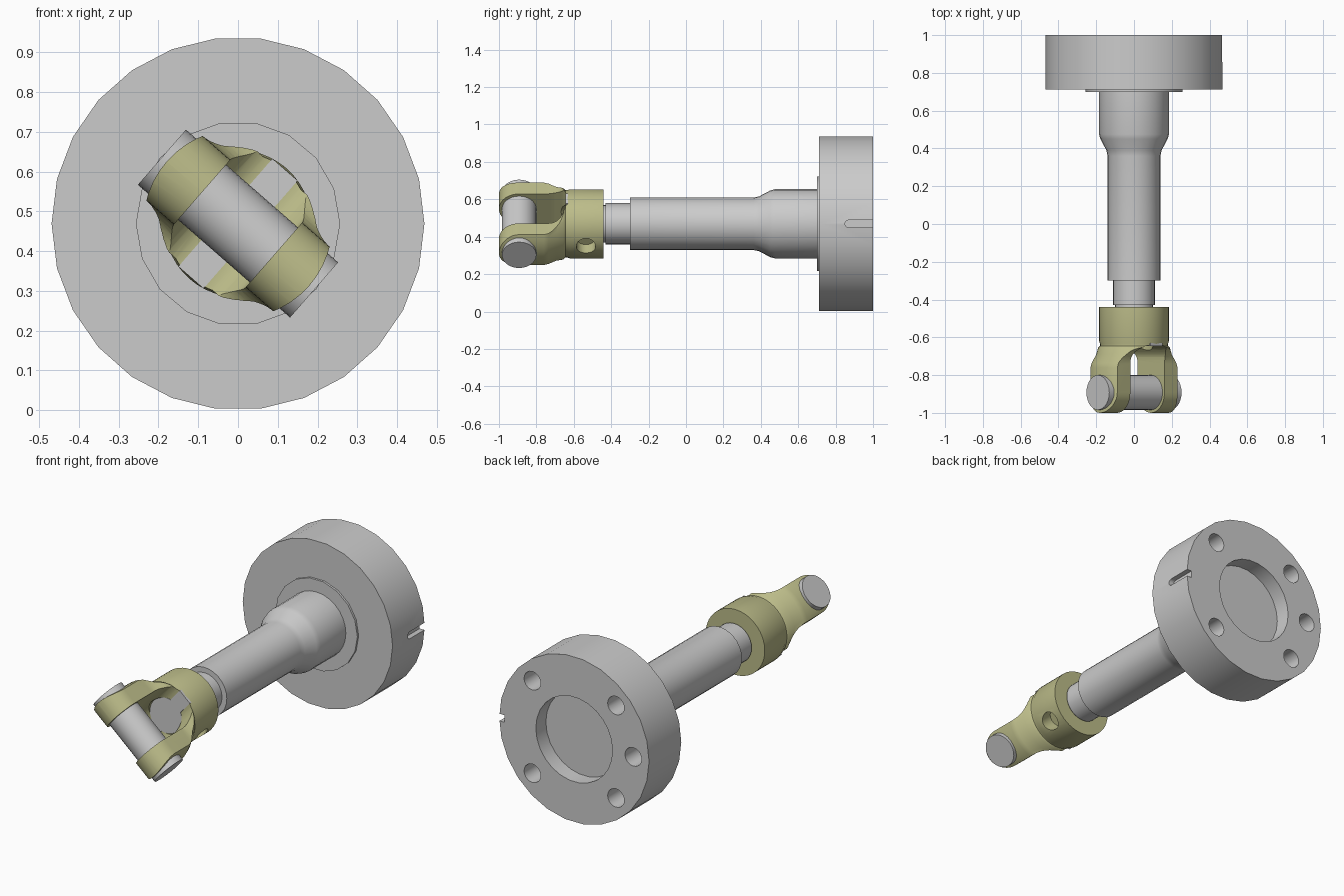
import bpy, bmesh
from math import sin, cos, pi, radians
from mathutils import Matrix

if "Cube" in bpy.data.objects:
    bpy.data.objects.remove(bpy.data.objects["Cube"])

CZ = 0.469                                   # height of the shaft axis
PLACE = Matrix.Translation((0, 0, CZ))
TILT = PLACE @ Matrix.Rotation(radians(41.1), 4, 'Y')   # pin direction

olive = bpy.data.materials.new("olive")
olive.diffuse_color = (0.5, 0.5, 0.25, 1)
olive.use_nodes = True
olive.node_tree.nodes["Principled BSDF"].inputs["Base Color"].default_value = olive.diffuse_color


def finish(name, bm, matrix):
    bmesh.ops.recalc_face_normals(bm, faces=bm.faces)
    me = bpy.data.meshes.new(name)
    bm.to_mesh(me)
    bm.free()
    me.transform(matrix)
    ob = bpy.data.objects.new(name, me)
    bpy.context.collection.objects.link(ob)
    return ob


def lathe(name, profile, n, matrix=PLACE):
    """Closed solid turned about the y axis from (radius, y) points."""
    bm = bmesh.new()
    rings = [[bm.verts.new((r * cos(2 * pi * i / n), y, r * sin(2 * pi * i / n)))
              for i in range(n)] for r, y in profile]
    for a, b in zip(rings, rings[1:]):
        for i in range(n):
            j = (i + 1) % n
            bm.faces.new((a[i], a[j], b[j], b[i]))
    bm.faces.new(rings[0])
    bm.faces.new(rings[-1])
    return finish(name, bm, matrix)


def prism(name, pts, axis, lo, hi, matrix=PLACE):
    """Outline in the two other axes, extruded along axis from lo to hi."""
    bm = bmesh.new()
    ends = []
    for v in (lo, hi):
        ring = []
        for p in pts:
            co = list(p)
            co.insert(axis, v)
            ring.append(bm.verts.new(co))
        ends.append(ring)
        bm.faces.new(ring)
    a, b = ends
    for i in range(len(pts)):
        j = (i + 1) % len(pts)
        bm.faces.new((a[i], a[j], b[j], b[i]))
    return finish(name, bm, matrix)


def arc(cx, cy, rx, ry, a0, a1, n):
    return [(cx + rx * cos(radians(a0 + (a1 - a0) * i / n)),
             cy + ry * sin(radians(a0 + (a1 - a0) * i / n))) for i in range(n + 1)]


def circle(cx, cy, r, n=20):
    return arc(cx, cy, r, r, 0, 360, n)[:-1]


def boolean(ob, tool, op='DIFFERENCE'):
    bpy.context.view_layer.objects.active = ob
    m = ob.modifiers.new("cut", 'BOOLEAN')
    m.operation, m.solver, m.object = op, 'EXACT', tool
    bpy.ops.object.modifier_apply(modifier=m.name)
    bpy.data.objects.remove(tool)


# Flange with rear recess, five blind bolt holes and a rim notch
flange = lathe("flange", [(0.469, 0.712), (0.469, 1.0)], 26)
boolean(flange, lathe("recess_cutter", [(0.24, 0.91), (0.24, 1.1)], 26))
for deg in (45, 135, 180, 225, 315):
    x, z = 0.37 * cos(radians(deg)), 0.37 * sin(radians(deg))
    boolean(flange, prism("bolt_cutter", circle(x, z, 0.052), 1, 0.84, 1.1))
notch = arc(0.87, 0, 0.02, 0.02, 90, 270, 8) + [(1.1, -0.02), (1.1, 0.02)]
boolean(flange, prism("notch_cutter", notch, 0, 0.437, 0.6))

# Shallow collar and stepped shaft
collar = lathe("flange_collar", [(0.257, 0.70), (0.257, 0.73)], 18)
shaft = lathe("shaft", [(0.1, -0.645), (0.1, -0.43), (0.11, -0.43), (0.11, -0.30),
                        (0.14, -0.30), (0.14, 0.36), (0.146, 0.39), (0.178, 0.45),
                        (0.185, 0.475), (0.185, 0.73)], 28)

# Yoke: turned blank trimmed to the eye outline, then the fork gap cut out
yoke = lathe("yoke", [(0.185, -0.44), (0.185, -0.62), (0.18, -0.635), (0.18, -0.645),
                      (0.19, -0.655), (0.20, -0.69), (0.23, -0.735), (0.238, -0.76),
                      (0.238, -1.05)], 48, TILT)
yoke.data.materials.append(olive)
side = [(0.3, -0.3), (0.3, -0.65)]
side += [(0.19 - 0.082 * cos(t * pi / 16), -0.74 + 0.09 * sin(t * pi / 16))
         for t in range(8, -1, -1)]
side += arc(0, -0.892, 0.108, 0.108, 0, -90, 10)
side += [(-z, y) for z, y in reversed(side[:-1])]
boolean(yoke, prism("eye_outline", [(y, z) for z, y in side], 0, -0.4, 0.4, TILT),
        'INTERSECT')
half = [(0.12, -1.2)] + arc(0.042, -0.72, 0.078, 0.078, 0, 90, 8)
gap = half + [(-x, y) for x, y in reversed(half)]
boolean(yoke, prism("gap_cutter", gap, 2, -0.4, 0.4, TILT))
boolean(yoke, lathe("bore_cutter", [(0.1, -1.2), (0.1, -0.6)], 28, TILT))
boolean(yoke, prism("set_hole_cutter", circle(-0.535, 0, 0.052), 0, 0.11, 0.3, TILT))

# Grey strip across the bottom of the fork gap
strip = prism("gap_floor", [(-0.042, -0.645), (0.042, -0.645),
                            (0.042, -0.63), (-0.042, -0.63)], 2, -0.18, 0.18, TILT)

# Cross pin through both eyes
pin = prism("cross_pin", circle(-0.892, 0, 0.092, 28), 0, -0.254, 0.254, TILT)

for ob in bpy.data.objects:
    ob.select_set(True)
bpy.context.view_layer.objects.active = yoke
bpy.ops.object.shade_smooth_by_angle(angle=radians(30))
